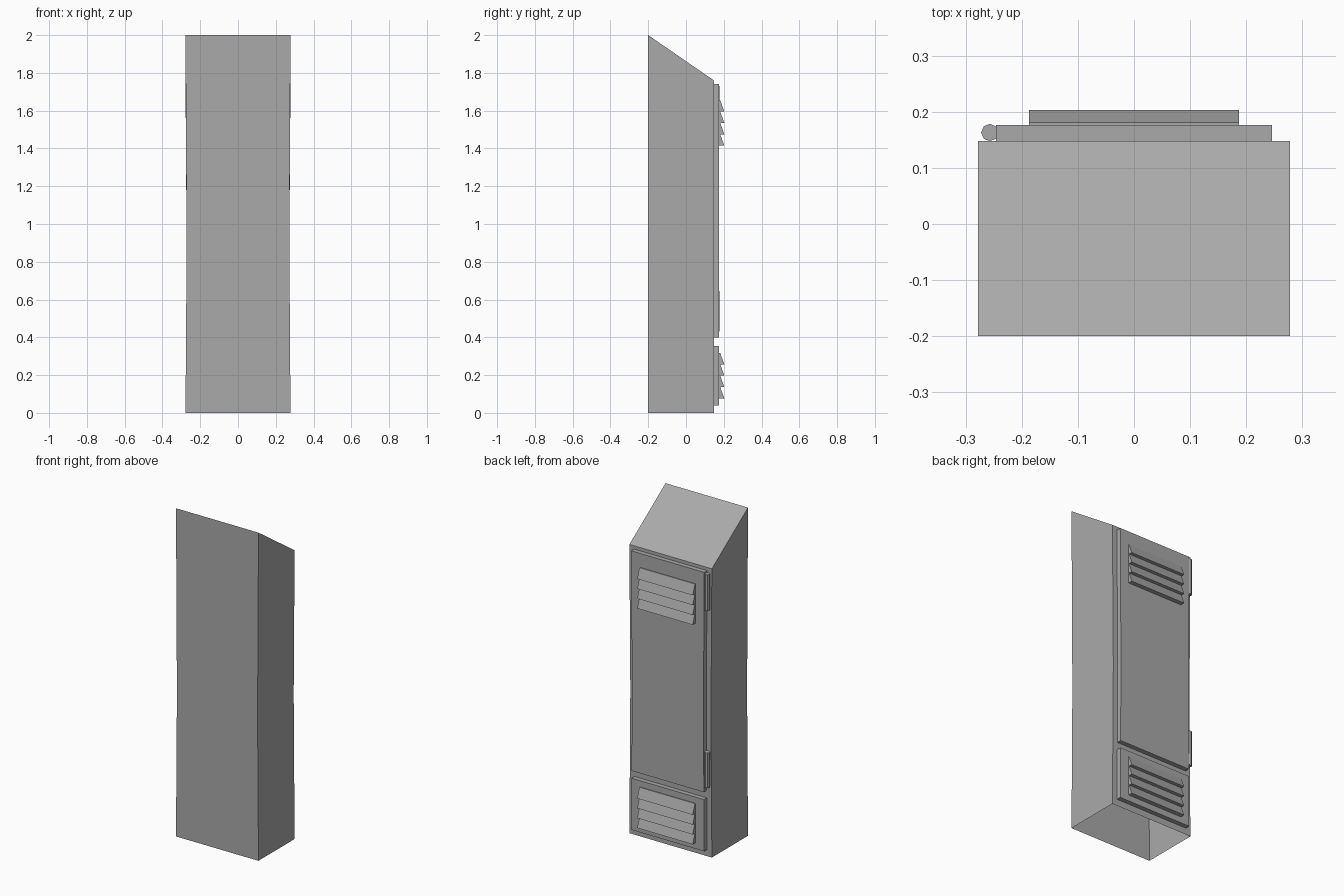
import bpy
import bmesh
import math
from mathutils import Vector

cube = bpy.data.objects.get("Cube")
if cube:
    bpy.data.objects.remove(cube, do_unlink=True)

# One flat painted-metal colour
GREY = (0.4, 0.4, 0.4, 1.0)
metal = bpy.data.materials.new("grey_metal")
metal.use_nodes = True
metal.diffuse_color = GREY
metal.node_tree.nodes["Principled BSDF"].inputs["Base Color"].default_value = GREY

HALF_W, FRONT_Y, BACK_Y = 0.278, -0.2, 0.148
DOOR_W, DOOR_Y = 0.246, 0.176
WAIST_Z, EAVE_Z, TOP_Z = 0.88, 1.76, 2.0


def finish(bm, name):
    bmesh.ops.recalc_face_normals(bm, faces=bm.faces)
    mesh = bpy.data.meshes.new(name)
    bm.to_mesh(mesh)
    bm.free()
    obj = bpy.data.objects.new(name, mesh)
    obj.data.materials.append(metal)
    bpy.context.collection.objects.link(obj)
    return obj


def extrude_profile(bm, profile, half_w):
    """Sweep a closed (y, z) outline across the width."""
    face = bm.faces.new([bm.verts.new((-half_w, y, z)) for y, z in profile])
    grown = bmesh.ops.extrude_face_region(bm, geom=[face])["geom"]
    verts = [g for g in grown if isinstance(g, bmesh.types.BMVert)]
    bmesh.ops.translate(bm, verts=verts, vec=(2 * half_w, 0, 0))


def pinch(bm):
    """Draw the sides in slightly towards the waist."""
    bmesh.ops.bisect_plane(bm, geom=bm.verts[:] + bm.edges[:] + bm.faces[:],
                           plane_co=(0, 0, WAIST_Z), plane_no=(0, 0, 1))
    for v in bm.verts:
        nearness = max(0, 1 - abs(v.co.z - WAIST_Z) / WAIST_Z)
        v.co.x *= 1 - 0.022 * nearness


# Sloping-roofed cabinet, open underneath
bm = bmesh.new()
extrude_profile(bm, [(FRONT_Y, 0), (BACK_Y, 0), (BACK_Y, EAVE_Z), (FRONT_Y, TOP_Z)], HALF_W)
pinch(bm)
floor = [f for f in bm.faces if f.calc_center_median().z < 0.001]
bmesh.ops.delete(bm, geom=floor, context='FACES')
finish(bm, "cabinet")


# Upper door and lower panel
def door(name, z0, z1):
    bm = bmesh.new()
    extrude_profile(bm, [(BACK_Y, z0), (DOOR_Y, z0), (DOOR_Y, z1), (BACK_Y, z1)], DOOR_W)
    pinch(bm)
    finish(bm, name)


door("upper_door", 0.40, 1.74)
door("lower_panel", 0.04, 0.355)


# Banks of four sloping vent slats
def louvres(name, lowest):
    bm = bmesh.new()
    for i in range(4):
        z = lowest + 0.06 * i
        extrude_profile(bm, [(DOOR_Y, z), (0.203, z), (0.181, z + 0.06), (DOOR_Y, z + 0.06)], 0.187)
    finish(bm, name)


louvres("upper_vent", 1.415)
louvres("lower_vent", 0.077)


# Eight-sided hinge barrels on the right edge of the door
def hinge(name, z0, z1):
    bm = bmesh.new()
    bmesh.ops.create_cone(bm, cap_ends=True, segments=8, radius1=0.0155,
                          radius2=0.0155, depth=z1 - z0)
    bmesh.ops.translate(bm, verts=bm.verts, vec=Vector((-0.257, 0.163, (z0 + z1) / 2)))
    finish(bm, name)


hinge("upper_hinge", 1.51, 1.73)
hinge("lower_hinge", 0.43, 0.645)
